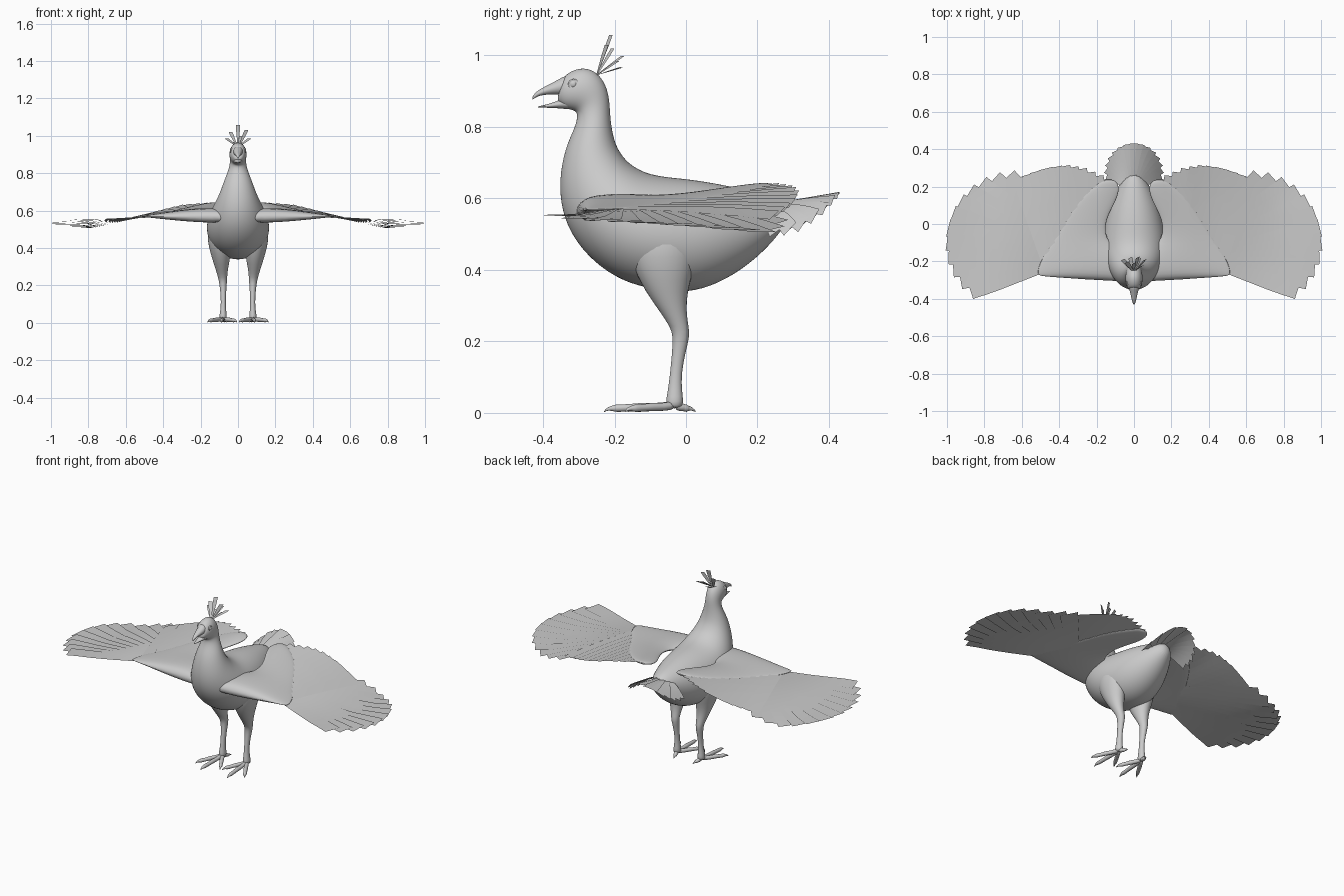
import bpy, bmesh
from math import sin, cos, pi, radians
from mathutils import Vector as V


def interp(x, pts):
    if x <= pts[0][0]:
        return pts[0][1]
    for (a, p), (b, q) in zip(pts, pts[1:]):
        if x <= b:
            return p + (q - p) * (x - a) / (b - a)
    return pts[-1][1]


def finish(bm, name, mirror=False, sub=0):
    bmesh.ops.recalc_face_normals(bm, faces=bm.faces)
    me = bpy.data.meshes.new(name)
    bm.to_mesh(me)
    bm.free()
    ob = bpy.data.objects.new(name, me)
    bpy.context.collection.objects.link(ob)
    me.polygons.foreach_set("use_smooth", [True] * len(me.polygons))
    if mirror:
        ob.modifiers.new("Mirror", "MIRROR").use_mirror_merge = False
    if sub:
        s = ob.modifiers.new("Subdivision", "SUBSURF")
        s.levels = s.render_levels = sub
    return ob


def ring(c, u, v, n=16):
    c, u, v = V(c), V(u), V(v)
    return [c + u * cos(2 * pi * i / n) + v * sin(2 * pi * i / n) for i in range(n)]


def loft(bm, rings):
    rows = [[bm.verts.new(p) for p in r] for r in rings]
    n = len(rows[0])
    for a, b in zip(rows, rows[1:]):
        for i in range(n):
            bm.faces.new((a[i], a[(i + 1) % n], b[(i + 1) % n], b[i]))
    bm.faces.new(rows[0][::-1])
    bm.faces.new(rows[-1])


def profile(name, rows, n=16):
    # rows: top y, top z, bottom y, bottom z, half width
    bm = bmesh.new()
    loft(bm, [ring((0, (a + c) / 2, (b + d) / 2), (0, (a - c) / 2, (b - d) / 2), (w, 0, 0), n)
              for a, b, c, d, w in rows])
    return finish(bm, name, sub=2)


def strip(bm, p0, p1, w0, w1, side, zf, segs=6):
    # flat, square-ended feather lying on the height function zf
    p0, p1, side = V(p0), V(p1), V(side).normalized()
    prev = None
    for i in range(segs + 1):
        t = i / segs
        w = w0 + (w1 - w0) * min(1, t * 1.4)
        row = []
        for k in (-1, 0, 1):
            p = p0.lerp(p1, t) + side * w * k
            if zf:
                p.z += zf(p.x, p.y) + 0.003 * k
            row.append(bm.verts.new(p))
        if prev:
            for k in (0, 1):
                bm.faces.new((prev[k], prev[k + 1], row[k + 1], row[k]))
        prev = row


# Body, neck and head
profile("body", [
    (.28, .575, .28, .53, .02), (.24, .605, .25, .485, .06), (.17, .625, .18, .415, .1),
    (.08, .645, .09, .358, .14), (0, .657, 0, .332, .16), (-.06, .662, -.09, .342, .17),
    (-.11, .672, -.18, .366, .168), (-.145, .69, -.26, .42, .155), (-.17, .71, -.317, .488, .135),
    (-.19, .74, -.348, .56, .112), (-.2, .765, -.357, .645, .092), (-.208, .8, -.34, .74, .07),
    (-.212, .84, -.31, .8, .05), (-.214, .88, -.303, .833, .043), (-.224, .92, -.31, .845, .044),
    (-.248, .954, -.325, .848, .047), (-.285, .968, -.343, .853, .045),
    (-.32, .958, -.355, .865, .036), (-.345, .94, -.362, .878, .025)], 20)

# Beak
profile("upper_beak", [(-.325, .952, -.325, .888, .03), (-.355, .935, -.352, .889, .025),
                       (-.385, .918, -.385, .891, .017), (-.41, .906, -.412, .887, .011),
                       (-.427, .891, -.424, .88, .006), (-.431, .879, -.429, .876, .002)], 12)
profile("lower_beak", [(-.32, .888, -.315, .846, .03), (-.345, .88, -.345, .851, .022),
                       (-.375, .867, -.375, .853, .014), (-.4, .861, -.4, .854, .008),
                       (-.416, .857, -.416, .854, .003)], 12)

# Eyes with rims
bm = bmesh.new()
loft(bm, [ring((.036 + dx, -.315, .92), (0, r, 0), (0, 0, r))
          for dx, r in ((-.012, .015), (.003, .015), (.006, .012), (.003, .011),
                        (.006, .008), (.008, .003))])
finish(bm, "eye", True)

# Crest
bm = bmesh.new()
for x, y, z in ((0, -.21, 1.058), (.045, -.222, 1.03), (-.04, -.205, 1.02), (.06, -.19, .985),
                (-.06, -.19, .985), (.02, -.178, .998), (-.02, -.18, .968), (.03, -.185, .965)):
    strip(bm, (x * .15, -.25, .945), (x, y, z), .003, .011, (1, .5, 0), None)
finish(bm, "crest")

# Legs
bm = bmesh.new()
loft(bm, [ring((x, y, z), (rx, 0, 0), (0, ry, 0)) for x, y, z, rx, ry in (
    (.09, -.06, .54, .06, .09), (.098, -.065, .47, .07, .105), (.096, -.062, .4, .06, .085),
    (.09, -.055, .34, .048, .06), (.087, -.037, .285, .033, .038), (.082, -.018, .24, .024, .026),
    (.08, -.013, .215, .021, .024), (.079, -.02, .17, .016, .019), (.078, -.029, .11, .013, .016),
    (.079, -.031, .06, .016, .02), (.08, -.032, .03, .022, .026), (.08, -.032, .012, .016, .02))])
finish(bm, "leg", True, 1)

# Toes and claws
bm = bmesh.new()
for tx, ty in ((.088, -.205), (.15, -.15), (.018, -.14), (.07, .004)):
    o, t = V((.08, -.03, 0)), V((tx, ty, 0))
    d = (t - o).normalized()
    s = V((-d.y, d.x, 0))
    rows = [(o, .022, .014), (o.lerp(t, .3), .016, .011), (o.lerp(t, .55), .017, .013),
            (o.lerp(t, .75), .014, .010), (o.lerp(t, .95), .013, .012), (t, .013, .008),
            (t + d * .014, .012, .005), (t + d * .025, .003, .002)]
    loft(bm, [ring(p + V((0, 0, z)), s * r, (0, 0, min(r, z)), 10) for p, z, r in rows])
finish(bm, "toes", True, 1)


# Wing surface height
def wing_z(x, y):
    lead = interp(x, ((.5, .565), (1, .54)))
    trail = interp(x, ((.15, .637), (.3, .62), (.5, .575), (.8, .503), (1, .52)))
    return lead + (trail - lead) * (y + .28) / .55


# Fleshy inner wing: rows of y, inner x, outer x, thickness
bm = bmesh.new()
rings = []
for y, x0, x1, th in ((-.312, 0, .5, .15), (-.303, 0, .515, .65), (-.28, 0, .518, 1),
                      (-.23, 0, .505, 1), (-.17, .03, .475, .85), (-.11, .13, .435, .65),
                      (-.05, .155, .4, .5), (.02, .15, .36, .42), (.09, .115, .317, .36),
                      (.15, .085, .27, .32), (.2, .078, .215, .28), (.228, .095, .175, .2),
                      (.237, .115, .15, .1)):
    r = []
    for i in range(24):
        a = 2 * pi * i / 24
        x = (x0 + x1) / 2 + (x1 - x0) / 2 * cos(a)
        yy = y + .06 * x * max(0, -y / .3)
        h = (.012 + .032 * max(0, (.5 - x) / .4)) * th
        r.append(V((x, yy, wing_z(x, yy) + .004 + h * sin(a))))
    rings.append(r)
loft(bm, rings)
finish(bm, "inner_wing", True, 1)

# Primary feathers fan round the wing tip
bm = bmesh.new()
n = 12
for i in range(n):
    t = i / (n - 1)
    a = radians(-50 + 136 * t)
    p0 = V((.5 - .12 * t, -.235 + .17 * t, -.002 * t))
    p1 = V((.65 + .35 * cos(a), -.09 + .345 * sin(a), -.004 * t))
    d = p1 - p0
    strip(bm, p0, p1, .03, .048, (-d.y, d.x, 0), wing_z)
finish(bm, "primary_feathers", True)

# Secondary feathers behind the inner wing
bm = bmesh.new()
tips = ((.15, .235), (.22, .262), (.3, .295), (.38, .308), (.46, .3), (.54, .275), (.61, .245))
n = 11
for i in range(n):
    t = i / (n - 1)
    x = .16 + .445 * t
    p0 = V((.15 + .32 * t, .09 - .28 * t, .006))
    p1 = V((x, interp(x, tips), .006 - .003 * t))
    d = p1 - p0
    strip(bm, p0, p1, .03, .042, (-d.y, d.x, 0), wing_z)
finish(bm, "secondary_feathers", True)

# Drooping tail fan
bm = bmesh.new()
n = 15
for i in range(n):
    a = radians(-8 + 196 * i / (n - 1))
    p0 = V((.03 * cos(a), .21, .002 * (i % 2)))
    p1 = V((.148 * cos(a), .275 + .155 * sin(a), .002 * (i % 2)))
    d = p1 - p0
    strip(bm, p0, p1, .012, .021, (-d.y, d.x, 0),
          lambda x, y: .575 + .04 * (y - .2) / .23 - 3.6 * x * x)
finish(bm, "tail_feathers")
